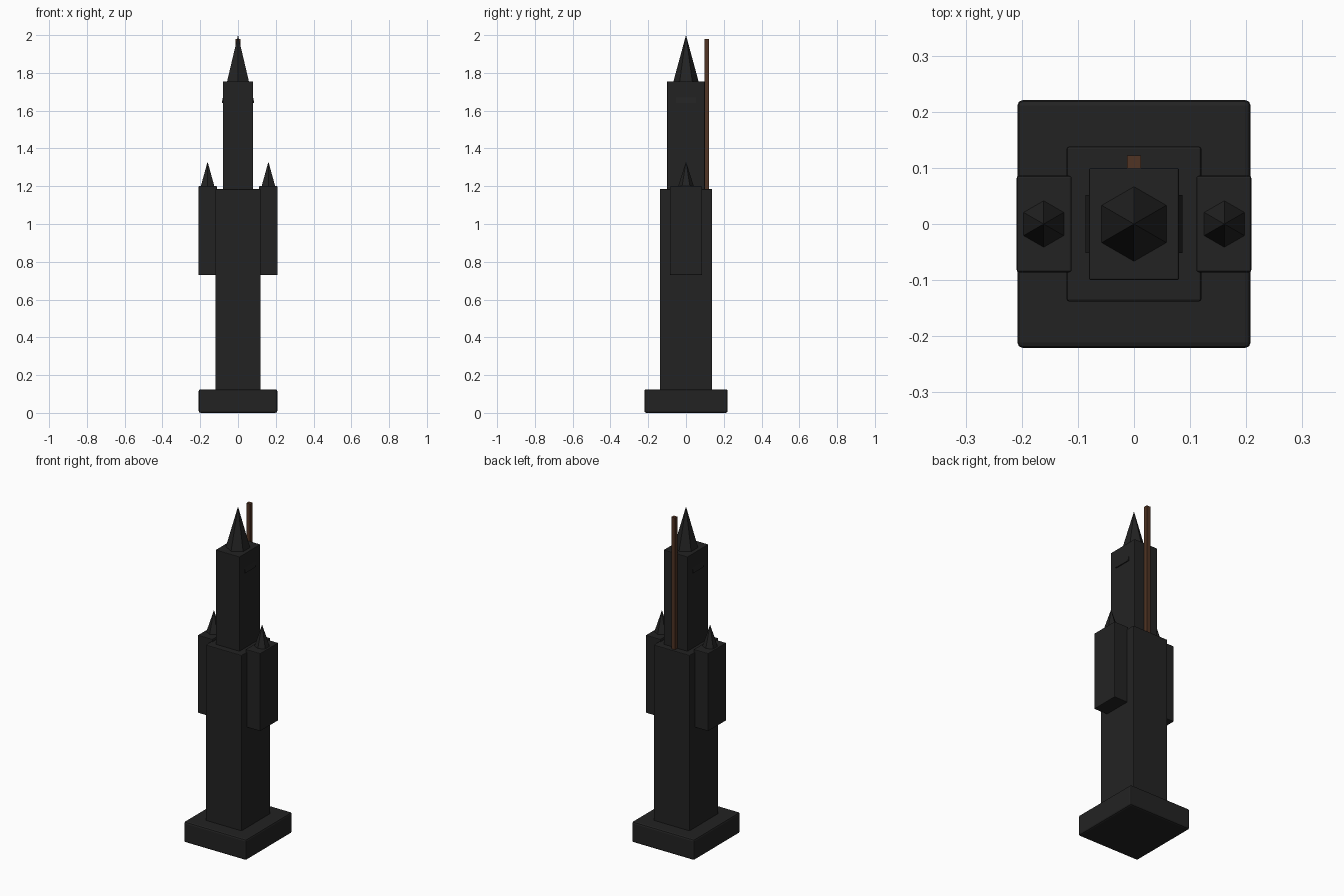
import bpy
import math

if "Cube" in bpy.data.objects:
    bpy.data.objects.remove(bpy.data.objects["Cube"], do_unlink=True)


def material(name, rgb):
    m = bpy.data.materials.new(name)
    m.use_nodes = True
    m.diffuse_color = (*rgb, 1)
    m.node_tree.nodes["Principled BSDF"].inputs["Base Color"].default_value = (*rgb, 1)
    return m


charcoal = material("charcoal", (0.0165, 0.0165, 0.0165))
brown = material("brown", (0.08, 0.034, 0.017))


def block(name, x, y, z, mat=charcoal, bevel=0.0):
    """Box from (low, high) ranges, with optional rounded edges."""
    lows, highs = zip(x, y, z)
    bpy.ops.mesh.primitive_cube_add(size=1, location=[(a + b) / 2 for a, b in zip(lows, highs)])
    ob = bpy.context.object
    ob.name = name
    ob.scale = [b - a for a, b in zip(lows, highs)]
    bpy.ops.object.transform_apply(location=False, rotation=False, scale=True)
    ob.data.materials.append(mat)
    if bevel:
        mod = ob.modifiers.new("rounded_edges", "BEVEL")
        mod.width = bevel
        mod.segments = 2
    return ob


def spire(name, x, radius, bottom, top):
    """Six-sided pointed roof with corners facing front and back."""
    bpy.ops.mesh.primitive_cone_add(vertices=6, radius1=radius, radius2=0,
                                    depth=top - bottom, location=(x, 0, (bottom + top) / 2))
    ob = bpy.context.object
    ob.name = name
    ob.data.materials.append(charcoal)


# Main stack
block("base", (-0.208, 0.208), (-0.221, 0.221), (0, 0.125), bevel=0.01)
block("lower_shaft", (-0.12, 0.12), (-0.138, 0.138), (0.11, 1.185), bevel=0.004)
block("upper_shaft", (-0.08, 0.08), (-0.1, 0.1), (1.17, 1.755), bevel=0.003)
spire("main_spire", 0, 0.067, 1.753, 2.0)

# Side turrets and small sloped ledges
for side, label in ((1, "left"), (-1, "right")):
    block(label + "_turret", sorted((side * 0.111, side * 0.209)), (-0.086, 0.086),
          (0.73, 1.2), bevel=0.004)
    spire(label + "_turret_spire", side * 0.161, 0.042, 1.198, 1.33)
    ledge = block(label + "_ledge", sorted((side * 0.07, side * 0.086)), (-0.052, 0.052),
                  (1.64, 1.675))
    for v in ledge.data.vertices:
        if v.co.z > 0 and v.co.x * side > 0:
            v.co.x -= side * 0.007

# Mast on the back
block("mast", (-0.0125, 0.0125), (0.099, 0.122), (1.18, 1.98), brown)
